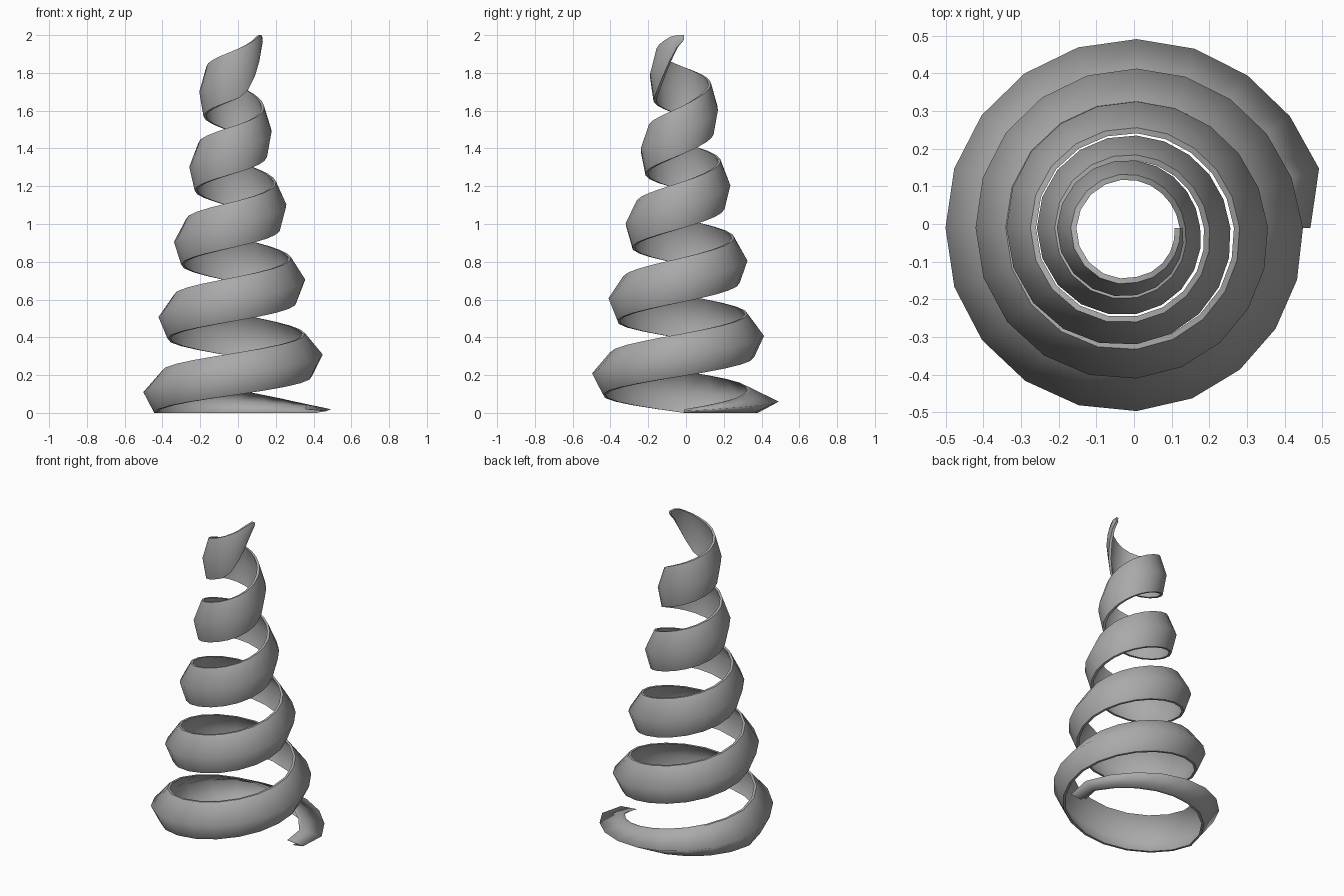
import bpy, bmesh, math

cube = bpy.data.objects.get("Cube")
if cube:
    bpy.data.objects.remove(cube)

SEGMENTS = 20          # steps per turn
TURNS = 5
PITCH = 0.3925
THICKNESS = 0.015
CENTRE = (0.007, -0.01)

# ridge radius at a number of turns
RADII = [(0, 0.49), (0.05, 0.54), (0.5, 0.48), (1, 0.47), (1.5, 0.40), (2, 0.377),
         (2.5, 0.318), (3, 0.277), (3.5, 0.237), (4, 0.197), (4.5, 0.184), (5, 0.15)]


def ridge_radius(t):
    for (t0, r0), (t1, r1) in zip(RADII, RADII[1:]):
        if t <= t1:
            return r0 + (r1 - r0) * (t - t0) / (t1 - t0)
    return RADII[-1][1]


def section(t):
    """Outer (radius, height) points of the band: bottom, ridge, top."""
    r = ridge_radius(t)
    low = max(0, PITCH * (t - 0.5))
    high = min(2, 0.22 + 0.4025 * (t - 0.5))
    # the band narrows to a tip at its upper end
    k = max(0, (t - TURNS + 0.25) / 0.25)
    low += 0.21 * k * k * (3 - 2 * k)
    flare = 0.05 * math.sin(2 * math.pi * t) if t < 0.5 else 0
    bulge = 1 - 0.8 * k
    return [(r - (0.12 * r + flare) * bulge, low),
            (r, (low + high) / 2),
            (r - (0.2 * r + flare) * bulge, high)]


# spiral band: closed six-point section swept along the helix
bm = bmesh.new()
rings = []
for i in range(SEGMENTS * TURNS + 1):
    t = i / SEGMENTS
    a = 2 * math.pi * t
    drift = -0.028 * math.cos(a) - 0.012 * math.sin(a)
    outer = section(t)
    inner = [(r - THICKNESS, z) for r, z in reversed(outer)]
    rings.append([bm.verts.new((CENTRE[0] + (r + drift) * math.cos(a),
                                CENTRE[1] + (r + drift) * math.sin(a), z))
                  for r, z in outer + inner])

for a, b in zip(rings, rings[1:]):
    for j in range(6):
        k = (j + 1) % 6
        bm.faces.new((a[j], b[j], b[k], a[k]))
caps = [bm.faces.new(rings[0]), bm.faces.new(rings[-1])]
bmesh.ops.recalc_face_normals(bm, faces=bm.faces)

# smooth walls with crisp rims and ends
for f in bm.faces:
    f.smooth = True
for a, b in zip(rings, rings[1:]):
    for j in (0, 2, 3, 5):
        bm.edges.get((a[j], b[j])).smooth = False
for cap in caps:
    for e in cap.edges:
        e.smooth = False

mesh = bpy.data.meshes.new("spiral_band")
bm.to_mesh(mesh)
bm.free()

grey = bpy.data.materials.new("mid_grey")
grey.use_nodes = True
colour = (0.4, 0.4, 0.4, 1)
grey.diffuse_color = colour
grey.node_tree.nodes["Principled BSDF"].inputs["Base Color"].default_value = colour
mesh.materials.append(grey)

band = bpy.data.objects.new("spiral_band", mesh)
bpy.context.scene.collection.objects.link(band)
